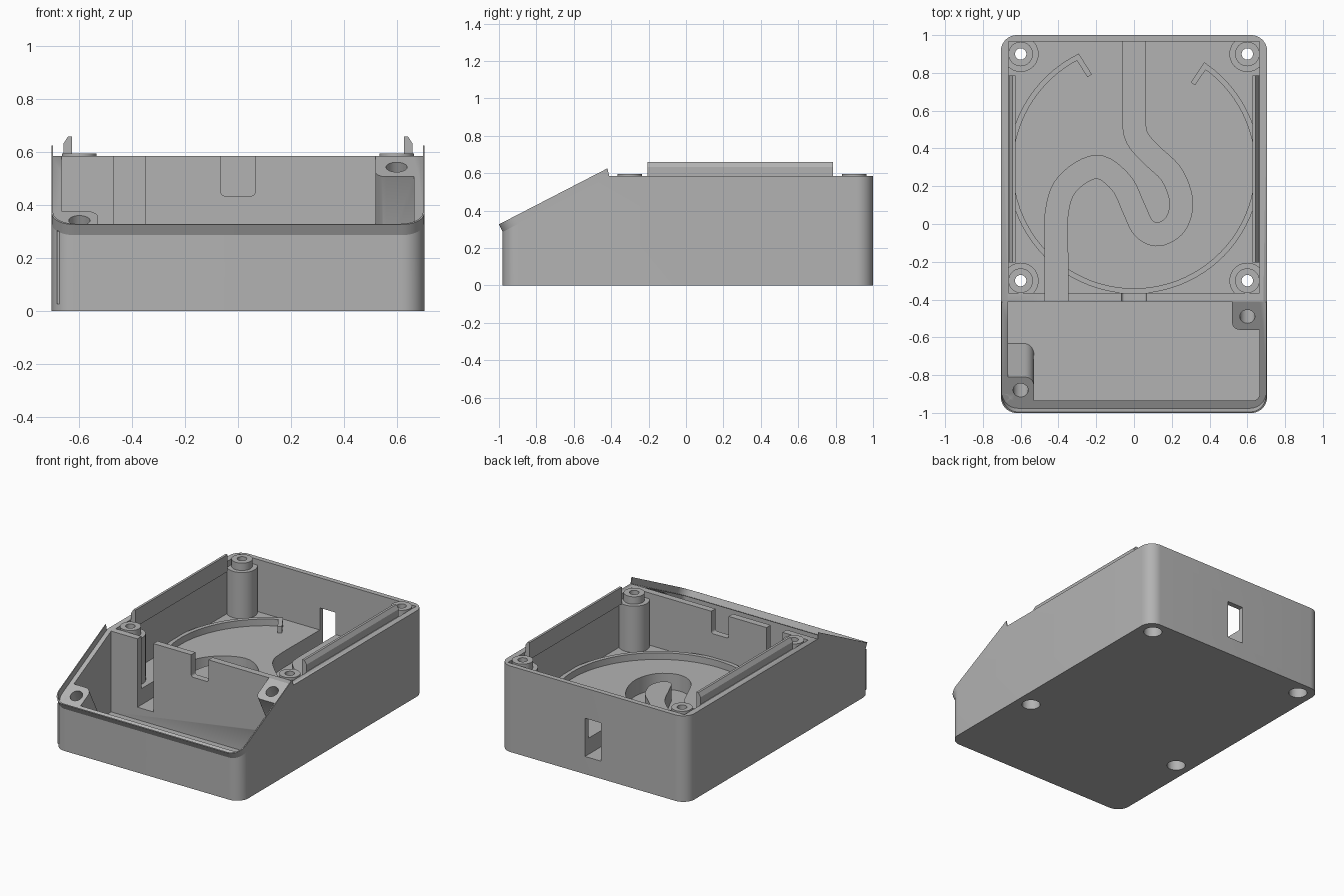
import bpy, bmesh, math
from mathutils import Vector

if "Cube" in bpy.data.objects:
    bpy.data.objects.remove(bpy.data.objects["Cube"])

grey = bpy.data.materials.new("plain grey")
grey.use_nodes = True
grey.diffuse_color = (0.45, 0.45, 0.45, 1)
grey.node_tree.nodes["Principled BSDF"].inputs["Base Color"].default_value = (0.45, 0.45, 0.45, 1)

SLOPE = 0.517
TOP = 0.585
FLOOR = 0.23
CHANNEL = 0.12
UP = Vector((0, -SLOPE, 1)).normalized()


def slope_z(y):
    """Height of the sloping front opening."""
    return TOP + SLOPE * (y + 0.41)


def finish(bm, name):
    bmesh.ops.recalc_face_normals(bm, faces=bm.faces)
    mesh = bpy.data.meshes.new(name)
    bm.to_mesh(mesh)
    bm.free()
    mesh.materials.append(grey)
    ob = bpy.data.objects.new(name, mesh)
    bpy.context.collection.objects.link(ob)
    return ob


def extrude(name, points, offset, round_edge=None, radius=0.0):
    """Solid from a closed 3D outline pushed along an offset."""
    bm = bmesh.new()
    face = bm.faces.new([bm.verts.new(p) for p in points])
    new = bmesh.ops.extrude_face_region(bm, geom=[face])["geom"]
    bmesh.ops.translate(bm, vec=offset, verts=[v for v in new if isinstance(v, bmesh.types.BMVert)])
    if round_edge:
        edges = [e for e in bm.edges if all(round_edge(v.co) for v in e.verts)]
        bmesh.ops.bevel(bm, geom=edges, offset=radius, segments=8, affect='EDGES', profile=0.5)
    return finish(bm, name)


def prism(name, outline, z0, z1):
    return extrude(name, [(x, y, z0) for x, y in outline], (0, 0, z1 - z0))


def box(name, x0, x1, y0, y1, z0, z1):
    return prism(name, [(x0, y0), (x1, y0), (x1, y1), (x0, y1)], z0, z1)


def rounded(x0, x1, y0, y1, r, n=10):
    pts = []
    for i, (cx, cy) in enumerate([(x1 - r, y1 - r), (x0 + r, y1 - r), (x0 + r, y0 + r), (x1 - r, y0 + r)]):
        for k in range(n + 1):
            a = math.pi / 2 * (i + k / n)
            pts.append((cx + r * math.cos(a), cy + r * math.sin(a)))
    return pts


def cylinder(name, base, axis, r, length, n=40):
    axis = Vector(axis)
    u = Vector((1, 0, 0))
    v = axis.cross(u)
    ring = [Vector(base) + r * (u * math.cos(t) + v * math.sin(t))
            for t in (2 * math.pi * k / n for k in range(n))]
    return extrude(name, ring, axis * length)


def ribbon(path, width):
    """Closed outline following a path, with mitred corners."""
    left, right = [], []
    for i, p in enumerate(path):
        a = (p - path[max(i - 1, 0)]).normalized()
        b = (path[min(i + 1, len(path) - 1)] - p).normalized()
        t = (a + b).normalized()
        dirn = a if a.length > 0 else b
        n = Vector((-t.y, t.x)) * (width / 2 / max(t.dot(dirn), 0.5))
        left.append(p + n)
        right.append(p - n)
    return [tuple(q) for q in left + right[::-1]]


def smooth_path(pts, steps=6):
    """Catmull-Rom curve through the points."""
    p = [Vector(q) for q in pts]
    p = [p[0] * 2 - p[1]] + p + [p[-1] * 2 - p[-2]]
    out = []
    for a, b, c, d in zip(p, p[1:], p[2:], p[3:]):
        for k in range(steps):
            t = k / steps
            out.append(0.5 * (2 * b + (c - a) * t + (2 * a - 5 * b + 4 * c - d) * t * t
                              + (3 * b - a - 3 * c + d) * t ** 3))
    return out + [p[-2]]


def combine(body, tool, operation='DIFFERENCE'):
    mod = body.modifiers.new("combine", 'BOOLEAN')
    mod.operation = operation
    mod.solver = 'EXACT'
    mod.object = tool
    bpy.context.view_layer.objects.active = body
    bpy.ops.object.modifier_apply(modifier=mod.name)
    bpy.data.objects.remove(tool)


# Outer shell with a sloping front opening
body = prism("case_body", rounded(-0.705, 0.705, -0.98, 1, 0.085), 0, TOP)
combine(body, extrude("slope", [(-1, -1.2, slope_z(-1.2)), (-1, -0.41, TOP), (-1, -0.41, 0.9), (-1, -1.2, 0.9)], (2, 0, 0)))

# Front and rear compartments
combine(body, prism("front_room", rounded(-0.668, 0.665, -0.935, -0.5, 0.035), 0.035, 1))
combine(body, box("front_room_rear", -0.668, 0.665, -0.8, -0.41, 0.035, 1))
combine(body, box("rear_room", -0.665, 0.665, -0.365, 0.965, FLOOR, 1))

# Raised ring with inward hooks
centre = Vector((0, 0.3))
start, end = math.radians(117), math.radians(415)
ring = [Vector((-0.235, 0.785))]
for k in range(73):
    a = start + (end - start) * k / 72
    ring.append(centre + 0.655 * Vector((math.cos(a), math.sin(a))))
ring.append(Vector((0.312, 0.742)))
combine(body, prism("ring", ribbon(ring, 0.028), FLOOR - 0.02, FLOOR + 0.045), 'UNION')

# Winding cable channel, also slotting the divider
route = [(-0.41, -0.5), (-0.41, -0.2), (-0.41, 0.05), (-0.355, 0.21), (-0.2, 0.303), (-0.07, 0.22),
         (0, 0.08), (0.05, -0.02), (0.13, -0.055), (0.22, 0), (0.25, 0.12), (0.2, 0.26),
         (0.1, 0.36), (0.02, 0.45), (0, 0.55), (0, 0.8), (0, 0.962)]
combine(body, prism("channel", ribbon(smooth_path(route), 0.12), CHANNEL, 0.9))

# Rear window and divider notch
combine(body, box("window", -0.06, 0.06, 0.93, 1.1, CHANNEL, 0.38))
combine(body, extrude("notch", [(-0.065, -0.45, 0.435), (0.065, -0.45, 0.435), (0.065, -0.45, 0.8), (-0.065, -0.45, 0.8)],
                      (0, 0.15, 0), lambda v: v.z < 0.5, 0.015))

# Screw towers with stepped tops, then their holes
spots = [(sx * 0.6, y) for sx in (-1, 1) for y in (-0.3, 0.9)]
for x, y in spots:
    combine(body, cylinder("tower", (x, y, 0.15), (0, 0, 1), 0.095, 0.395), 'UNION')
    combine(body, cylinder("tower_tip", (x, y, 0.4), (0, 0, 1), 0.065, 0.195), 'UNION')
for x, y in spots:
    combine(body, cylinder("screw_hole", (x, y, -0.1), (0, 0, 1), 0.03, 1))
    combine(body, cylinder("screw_recess", (x, y, -0.1), (0, 0, 1), 0.058, 0.55))

# Tilted cover posts with holes square to the slope
left_post = [(-0.96, slope_z(-0.96)), (-0.81, slope_z(-0.81)), (-0.628, 0.025), (-0.96, 0.025)]
combine(body, extrude("front_post", [(-0.685, y, z) for y, z in left_post], (0.155, 0, 0),
                      lambda v: v.x > -0.6 and v.y > -0.85, 0.05), 'UNION')
right_post = [(-0.56, slope_z(-0.56)), (-0.41, TOP), (-0.39, TOP), (-0.39, 0.18)]
combine(body, extrude("rear_post", [(0.52, y, z) for y, z in right_post], (0.165, 0, 0),
                      lambda v: v.x < 0.6 and (v.y < -0.5 or v.z < 0.2), 0.04), 'UNION')
for x, y in ((-0.6, -0.88), (0.6, -0.49)):
    base = Vector((x, y, slope_z(y))) - UP * 0.2
    combine(body, cylinder("post_hole", base, UP, 0.04, 0.4))

# Thin lip standing square to the sloping opening
half = [(x, y) for x, y in rounded(-0.705, 0.705, -0.98, 1, 0.085)[22:]]
path = [(-0.705, -0.41)] + half + [(0.705, -0.41)]
bm = bmesh.new()
rows = []
for x, y in path:
    inner = Vector((x * 0.992, y + (0.006 if y < -0.5 else 0)))
    rise = UP * 0.045 if y < -0.5 else Vector((0, -0.01, 0.045))
    low = Vector((x, y, slope_z(y) - 0.004))
    low_in = Vector((inner.x, inner.y, slope_z(inner.y) - 0.004))
    rows.append([bm.verts.new(p) for p in (low, low + rise, low_in + rise, low_in)])
for a, b in zip(rows, rows[1:]):
    for k in range(4):
        bm.faces.new((a[k], a[(k + 1) % 4], b[(k + 1) % 4], b[k]))
bm.faces.new(rows[0])
bm.faces.new(rows[-1])
lip = finish(bm, "opening_lip")

# Clip rails along both sides
rail = [(0.667, 0.52), (0.667, 0.58), (0.66, 0.585), (0.66, 0.633), (0.643, 0.66), (0.627, 0.66), (0.627, 0.545)]
rails = [extrude(name, [(s * x, -0.205, z) for x, z in rail], (0, 0.99, 0))
         for s, name in ((1, "left_clip_rail"), (-1, "right_clip_rail"))]

for ob in [body, lip] + rails:
    bpy.ops.object.select_all(action='DESELECT')
    ob.select_set(True)
    bpy.context.view_layer.objects.active = ob
    bpy.ops.object.shade_smooth_by_angle(angle=math.radians(30))
